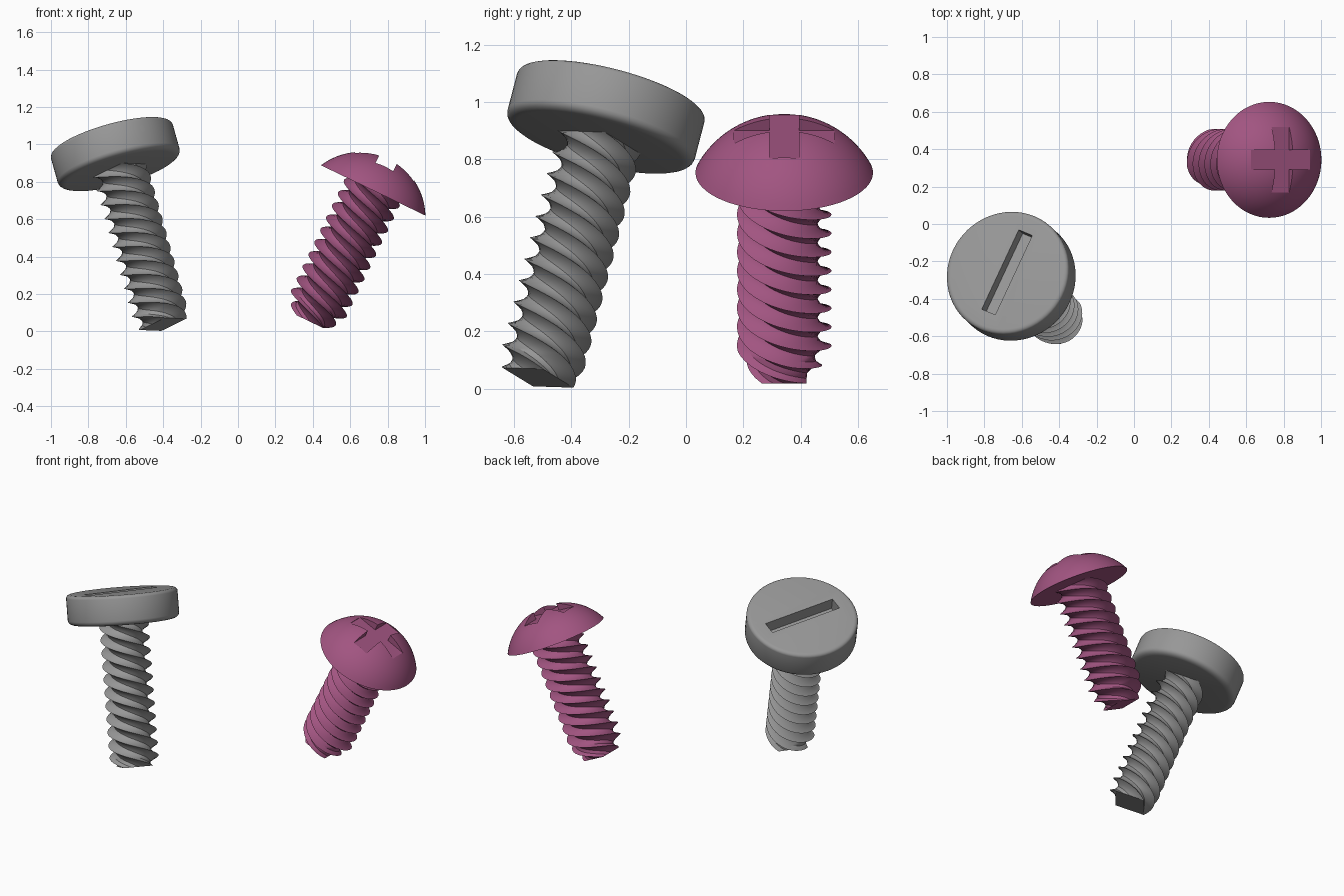
import bpy, bmesh
from math import sin, cos, pi, radians, asin
from mathutils import Vector, Matrix

if "Cube" in bpy.data.objects:
    bpy.data.objects.remove(bpy.data.objects["Cube"])


def frame(origin, axis):
    """Matrix whose local z runs along the screw axis, starting at the tip."""
    z = Vector(axis).normalized()
    y = Vector((0, 1, 0))
    y = (y - z * y.dot(z)).normalized()
    x = y.cross(z)
    m = Matrix((x, y, z)).transposed().to_4x4()
    m.translation = Vector(origin)
    return m


def make(name, bm, matrix, mat=None):
    bmesh.ops.recalc_face_normals(bm, faces=bm.faces)
    me = bpy.data.meshes.new(name)
    bm.to_mesh(me)
    bm.free()
    ob = bpy.data.objects.new(name, me)
    bpy.context.collection.objects.link(ob)
    ob.matrix_world = matrix
    if mat:
        me.materials.append(mat)
    return ob


def smooth(ob, angle=30):
    bpy.ops.object.select_all(action='DESELECT')
    bpy.context.view_layer.objects.active = ob
    ob.select_set(True)
    bpy.ops.object.shade_smooth_by_angle(angle=radians(angle))


def loft(bm, rings):
    """Skin closed rings of points and cap both ends."""
    vs = [[bm.verts.new(p) for p in r] for r in rings]
    n = len(vs[0])
    for a, b in zip(vs, vs[1:]):
        for i in range(n):
            j = (i + 1) % n
            bm.faces.new((a[i], a[j], b[j], b[i]))
    bm.faces.new(vs[0][::-1])
    bm.faces.new(vs[-1])


def lathe(name, profile, matrix, mat=None, seg=64):
    bm = bmesh.new()
    loft(bm, [[(r * cos(2 * pi * i / seg), r * sin(2 * pi * i / seg), z)
               for i in range(seg)] for r, z in profile])
    return make(name, bm, matrix, mat)


def thread(name, radius, length, lead, phase, matrix, mat=None, taper=1.0, taper_len=0.1):
    """Square bar twisted left-handed: its four corners become the thread crests."""
    sub, steps = 4, int(length / lead * 44)
    rings = []
    for k in range(steps + 1):
        z = length * k / steps
        s = radius * (taper + (1 - taper) * min(1, z / taper_len))
        a = phase - 2 * pi * z / lead
        corners = [Vector((s * cos(a + q * pi / 2), s * sin(a + q * pi / 2), z)) for q in range(4)]
        rings.append([corners[q].lerp(corners[(q + 1) % 4], t / sub)
                      for q in range(4) for t in range(sub)])
    bm = bmesh.new()
    loft(bm, rings)
    return make(name, bm, matrix, mat)


def cut(ob, size, centre, angle=0):
    """Cut a box-shaped recess, given in the local frame of the object."""
    bm = bmesh.new()
    bmesh.ops.create_cube(bm, size=1)
    bmesh.ops.scale(bm, vec=size, verts=bm.verts)
    m = ob.matrix_world @ Matrix.Translation(centre) @ Matrix.Rotation(angle, 4, 'Z')
    cutter = make("slot_cutter", bm, m)
    cutter.hide_render = True
    bpy.context.view_layer.update()
    mod = ob.modifiers.new("slot", 'BOOLEAN')
    mod.operation, mod.solver, mod.object = 'DIFFERENCE', 'EXACT', cutter
    bpy.context.view_layer.objects.active = ob
    bpy.ops.object.modifier_apply(modifier=mod.name)
    bpy.data.objects.remove(cutter)


pink = bpy.data.materials.new("plum_metal")
pink.diffuse_color = (0.36, 0.09, 0.22, 1)
pink.use_nodes = True
pink.node_tree.nodes["Principled BSDF"].inputs["Base Color"].default_value = pink.diffuse_color
grey = bpy.data.materials.new("grey_metal")
grey.diffuse_color = (0.31, 0.31, 0.31, 1)
grey.use_nodes = True
grey.node_tree.nodes["Principled BSDF"].inputs["Base Color"].default_value = grey.diffuse_color

# Slotted screw: flat round head with softened rims
m1 = frame((-0.40, -0.517, 0.038), (-0.262, 0.243, 0.934))
R, hz = 0.338, 0.975
profile = [(R - 0.04 + 0.04 * sin(t * pi / 8), hz - 0.065 - 0.03 * cos(t * pi / 8)) for t in range(5)]
profile += [(R - 0.025 + 0.025 * cos(t * pi / 8), hz + 0.07 + 0.02 * sin(t * pi / 8)) for t in range(5)]
flat_head = lathe("flat_head", profile, m1, grey)
# straight slot, laid out from its direction seen from above
d = Vector((0.198, 0.424, -0.055))
ld = m1.to_3x3().transposed() @ d
cut(flat_head, (0.471, 0.083, 0.2), (0, 0, hz + 0.11), ld.xy.angle_signed(Vector((1, 0))))
smooth(flat_head)
smooth(thread("flat_head_shaft", 0.150, hz - 0.05, 0.32, radians(8), m1, grey, taper=0.86, taper_len=0.06))

# Cross-slot screw: spherical cap head
m2 = frame((0.385, 0.343, 0.052), (0.433, 0, 0.90))
R, h, rim = 0.31, 0.19, 0.779
S = (R * R + h * h) / (2 * h)
a0 = asin(R / S)
dome = [(S * sin(a0 * (1 - t / 16)), rim + h - S + S * cos(a0 * (1 - t / 16))) for t in range(16)]
dome.append((0.004, rim + h))
dome_head = lathe("dome_head", dome, m2, pink)
for size in ((0.35, 0.104, 0.2), (0.104, 0.35, 0.2)):
    cut(dome_head, size, (0, 0, rim + 0.138 + 0.1))
smooth(dome_head)
smooth(thread("dome_head_shaft", 0.165, rim + 0.03, 0.29, radians(45), m2, pink, taper=0.67))
